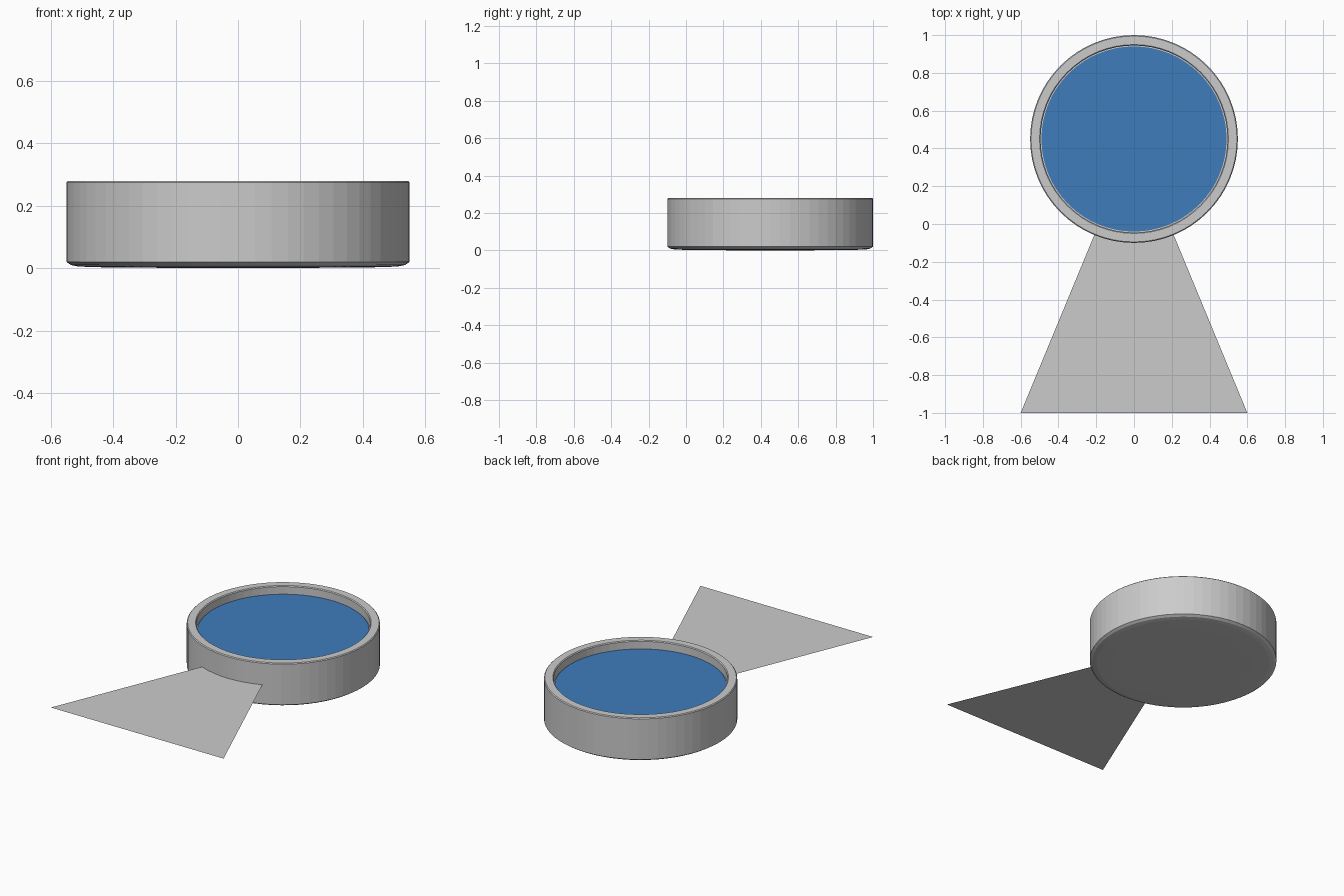
import bpy, bmesh, math

if "Cube" in bpy.data.objects:
    bpy.data.objects.remove(bpy.data.objects["Cube"])

SIDES = 64
CENTRE_Y = 0.45


def make_object(name, bm, colour=None):
    mesh = bpy.data.meshes.new(name)
    bm.to_mesh(mesh)
    bm.free()
    obj = bpy.data.objects.new(name, mesh)
    bpy.context.collection.objects.link(obj)
    if colour:
        mat = bpy.data.materials.new(name + "_colour")
        mat.diffuse_color = colour
        mat.use_nodes = True
        mat.node_tree.nodes["Principled BSDF"].inputs["Base Color"].default_value = mat.diffuse_color
        mesh.materials.append(mat)
    return obj


def lathe(name, profile, colour=None):
    """Spin an (r, z) profile that starts and ends on the axis."""
    bm = bmesh.new()
    verts = [bm.verts.new((r, 0, z)) for r, z in profile]
    edges = [bm.edges.new(pair) for pair in zip(verts, verts[1:])]
    bmesh.ops.spin(bm, geom=verts + edges, cent=(0, 0, 0), axis=(0, 0, 1),
                   angle=math.tau, steps=SIDES, use_duplicate=False)
    bmesh.ops.remove_doubles(bm, verts=bm.verts, dist=1e-5)
    bmesh.ops.recalc_face_normals(bm, faces=bm.faces)
    obj = make_object(name, bm, colour)
    obj.location.y = CENTRE_Y
    return obj


# Round housing: softened base, straight wall, raised rim around a recess
lathe("housing", [(0, 0), (0.41, 0.002), (0.51, 0.005), (0.535, 0.01), (0.55, 0.02),
                  (0.55, 0.275), (0.545, 0.28), (0.5, 0.28), (0.495, 0.275),
                  (0.495, 0.225), (0, 0.225)])

# Blue disc set down inside the rim
lathe("blue_disc", [(0, 0.2), (0.49, 0.2), (0.49, 0.23), (0, 0.23)],
      (0.05, 0.2, 0.5, 1))

# Thin flat fan spreading forward from the middle of the housing
fan = bmesh.new()
fan.faces.new([fan.verts.new(p) for p in
               ((0, CENTRE_Y, 0.14), (-0.6, -1, 0.14), (0.6, -1, 0.14))])
make_object("flat_fan", fan)
